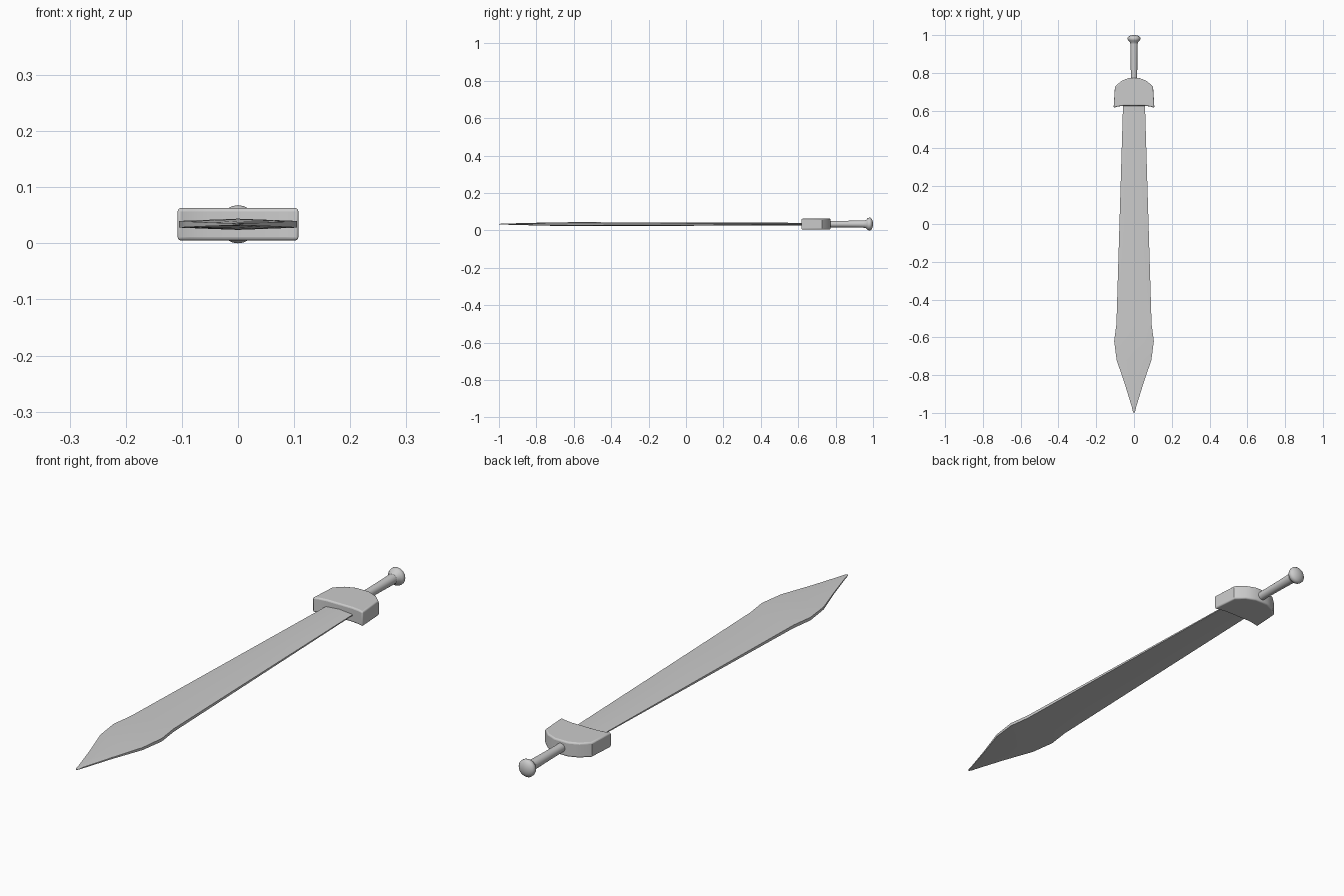
import bpy, bmesh, math

if "Cube" in bpy.data.objects:
    bpy.data.objects.remove(bpy.data.objects["Cube"])

CZ = 0.034  # height of the sword's long axis


def finish(bm, name, angle):
    bmesh.ops.recalc_face_normals(bm, faces=bm.faces)
    mesh = bpy.data.meshes.new(name)
    bm.to_mesh(mesh)
    bm.free()
    ob = bpy.data.objects.new(name, mesh)
    bpy.context.collection.objects.link(ob)
    bpy.ops.object.select_all(action='DESELECT')
    ob.select_set(True)
    bpy.context.view_layer.objects.active = ob
    bpy.ops.object.shade_smooth_by_angle(angle=math.radians(angle))
    return ob


def loft(name, sections, angle):
    """Skin closed sections of equal point count and cap both ends."""
    bm = bmesh.new()
    rings = [[bm.verts.new(p) for p in s] for s in sections]
    n = len(rings[0])
    for a, b in zip(rings, rings[1:]):
        for i in range(n):
            j = (i + 1) % n
            bm.faces.new((a[i], a[j], b[j], b[i]))
    bm.faces.new(rings[0])
    bm.faces.new(rings[-1])
    return finish(bm, name, angle)


def blade_section(y, w, edge, ridge):
    pts = [(-w, -edge), (0, -ridge), (w, -edge), (w, edge), (0, ridge), (-w, edge)]
    return [(x, y, CZ + z) for x, z in pts]


def circle(y, r, n=20):
    return [(r * math.cos(2 * math.pi * i / n), y, CZ + r * math.sin(2 * math.pi * i / n))
            for i in range(n)]


# Leaf-tipped blade: y, half width, edge and ridge half thickness
blade = [(0.68, 0.057, 0.002, 0.007), (0.60, 0.059, 0.002, 0.007),
         (0.0, 0.077, 0.004, 0.009), (-0.53, 0.093, 0.006, 0.010),
         (-0.62, 0.105, 0.006, 0.010), (-0.72, 0.092, 0.005, 0.009),
         (-0.85, 0.048, 0.003, 0.006), (-0.97, 0.011, 0.002, 0.003),
         (-0.99, 0.007, 0.001, 0.002), (-1.0, 0.001, 0.0008, 0.001)]
loft("blade", [blade_section(*s) for s in blade], 25)

# Guard: half outline, mirrored and extruded
half = [(0.028, 0.773), (0.068, 0.757), (0.101, 0.726),
        (0.108, 0.615), (0.085, 0.622), (0.055, 0.626)]
outline = half + [(-x, y) for x, y in reversed(half)]
guard = loft("guard", [[(x, y, CZ + z) for x, y in outline] for z in (-0.029, 0.029)], 35)
bev = guard.modifiers.new("rounded_edges", 'BEVEL')
bev.width = 0.006
bev.segments = 3
bev.limit_method = 'ANGLE'
bev.angle_limit = math.radians(50)

# Grip
loft("grip", [circle(0.75, 0.017), circle(0.80, 0.017), circle(0.88, 0.018),
              circle(0.97, 0.020)], 40)

# Pommel: mushroom-shaped knob
knob = [(0.952, 0.018), (0.957, 0.021), (0.964, 0.023), (0.971, 0.031), (0.978, 0.034),
        (0.986, 0.034), (0.992, 0.029), (0.997, 0.020), (1.0, 0.008)]
loft("pommel", [circle(y, r) for y, r in knob], 60)
